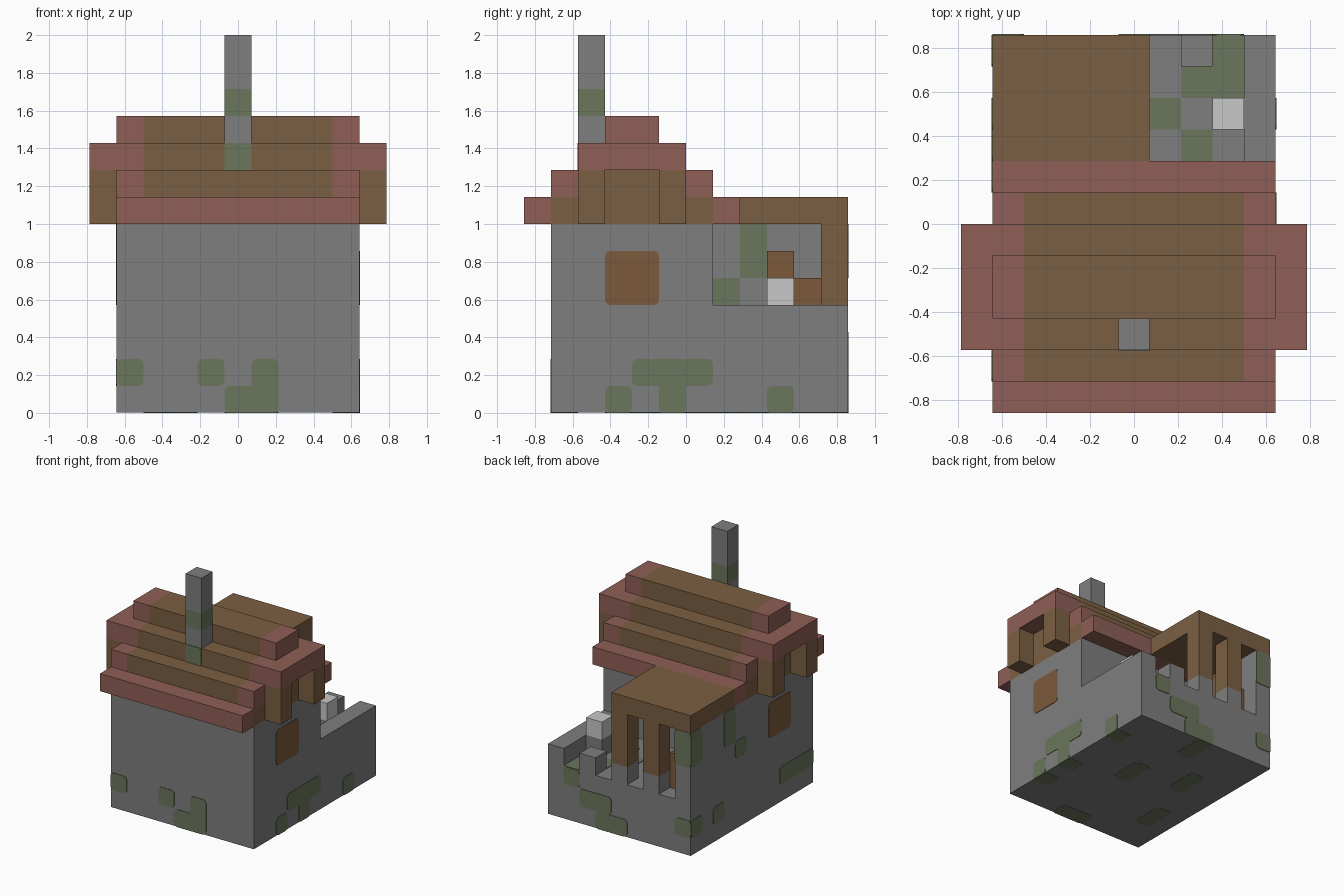
import bpy, bmesh
from mathutils import Vector

cube = bpy.data.objects.get("Cube")
if cube:
    bpy.data.objects.remove(cube, do_unlink=True)

U = 2 / 14          # one block
THIN = 0.03         # painted plate thickness, in blocks


def material(name, *rgb):
    lin = [((c / 255 + 0.055) / 1.055) ** 2.4 for c in rgb] + [1]
    m = bpy.data.materials.new(name)
    m.use_nodes = True
    m.diffuse_color = lin
    bsdf = next(n for n in m.node_tree.nodes if n.type == 'BSDF_PRINCIPLED')
    bsdf.inputs["Base Color"].default_value = lin
    return m


STONE = material("grey_stone", 126, 126, 126)
MOSS = material("mossy_green", 107, 118, 92)
WOOD = material("brown_wood", 123, 95, 67)
TILE = material("red_tile", 143, 95, 86)
SHUTTER = material("warm_wood", 124, 91, 60)
PALE = material("pale_stone", 200, 200, 200)


def box(name, mat, x, y, z, round_axis=None):
    """Box from ranges in blocks, optionally with corners rounded around one axis."""
    lo, hi = Vector((x[0], y[0], z[0])), Vector((x[1], y[1], z[1]))
    bm = bmesh.new()
    bmesh.ops.create_cube(bm, size=1)
    for v in bm.verts:
        v.co = (Vector(v.co[i] * (hi[i] - lo[i]) for i in range(3)) + (lo + hi) / 2) * U
    if round_axis is not None:
        edges = [e for e in bm.edges
                 if all(abs(e.verts[0].co[i] - e.verts[1].co[i]) < 1e-6
                        for i in range(3) if i != round_axis)]
        bmesh.ops.bevel(bm, geom=edges, offset=0.2 * U, segments=3, profile=0.5,
                        affect='EDGES')
    me = bpy.data.meshes.new(name)
    bm.to_mesh(me)
    bm.free()
    me.materials.append(mat)
    ob = bpy.data.objects.new(name, me)
    bpy.context.collection.objects.link(ob)
    return ob


def plates(name, mat, axis, pos, rects, rounded=True):
    """Thin painted plates on the plane axis = pos; each rect is u0, u1, v0, v1."""
    for u0, u1, v0, v1 in rects:
        spans = [(u0, u1), (v0, v1)]
        spans.insert(axis, (pos - THIN, pos + THIN))
        box(name, mat, *spans, round_axis=axis if rounded else None)


# Stone body and house walls
box("house_walls", STONE, (-4.5, 4.5), (-5, 1), (0, 7))
box("terrace_base", STONE, (-4.5, 4.5), (1, 6), (0, 3))

# Terrace parapet, merlons and sheltered side wall
box("side_parapet", STONE, (3.5, 4.5), (1, 6), (3, 4))
box("shelter_wall", STONE, (-4.5, -3.5), (1, 6), (3, 7))
for x in (2, 0, -2):
    box("merlon", STONE, (x - .5, x + .5), (5, 6), (3, 4))

# Wooden shelter with posts and steps
box("shelter_roof", WOOD, (-4.5, .5), (2, 6), (7, 8))
for x in (0, -2):
    box("shelter_post", WOOD, (x - .5, x + .5), (5, 6), (4, 7))
box("lower_step", SHUTTER, (-3.5, -2.5), (4, 5), (3, 5))
box("upper_step", SHUTTER, (-3.5, -2.5), (3, 4), (3, 6))

# Pedestal with pale block
box("pedestal", STONE, (2.5, 3.5), (3, 4), (3, 4))
box("pale_block", PALE, (2.5, 3.5), (3, 4), (4, 5))

# Stepped roof
box("roof_core_low", WOOD, (-4.5, 4.5), (-5, 1), (7, 8))
box("front_eave", TILE, (-4.5, 4.5), (-6, -5), (7, 8))
box("back_eave", TILE, (-4.5, 4.5), (1, 2), (7, 8))
box("roof_core_mid", WOOD, (-3.5, 3.5), (-5, 1), (8, 9))
box("roof_core_high", WOOD, (-3.5, 3.5), (-4, 0), (9, 10))
box("roof_ridge", WOOD, (-3.5, 3.5), (-3, -1), (10, 11))
for s in (-1, 1):
    def side(a, b):
        return tuple(sorted((s * a, s * b)))
    box("gable_panel", WOOD, side(3.5, 4.5), (-4, 0), (8, 9))
    box("gable_tile_front", TILE, side(3.5, 4.5), (-5, -4), (8, 9))
    box("gable_tile_back", TILE, side(3.5, 4.5), (0, 1), (8, 9))
    box("gable_cap", TILE, side(3.5, 5.5), (-4, 0), (9, 10))
    box("ridge_end", TILE, side(3.5, 4.5), (-3, -1), (10, 11))
    for y in (-4, -1):
        box("gable_post", WOOD, side(4.5, 5.5), (y, y + 1), (7, 9))
    # Shuttered window on each side wall
    plates("window", SHUTTER, 0, s * 4.5, [(-3, -1, 4, 6)])

# Chimney with a mossy band
for z0, z1, mat in ((10, 11, STONE), (11, 12, MOSS), (12, 14, STONE)):
    box("chimney", mat, (-.5, .5), (-4, -3), (z0, z1))
plates("chimney_foot", MOSS, 1, -4, [(-.5, .5, 9, 10)], False)

# Moss patches on the walls
plates("front_moss", MOSS, 1, -5, [(-4.5, -3.5, 1, 2), (-1.5, -.5, 1, 2),
                                   (.5, 1.5, 0, 2), (-.5, 1.5, 0, 1)])
plates("left_moss", MOSS, 0, 4.5, [(-2, 1, 1, 2), (-3, -2, 0, 1),
                                   (-1, 0, 0, 2), (3, 4, 0, 1)])
plates("back_moss", MOSS, 1, 6, [(.5, 2.5, 1, 2), (-.5, 1.5, 0, 1), (2.5, 3.5, 2, 3),
                                 (-4.5, -3.5, 1, 2), (-4.5, -3.5, 5, 7)])
plates("right_moss", MOSS, 0, -4.5, [(5, 6, 1, 2), (5, 6, 5, 7), (2, 3, 5, 7),
                                     (1, 2, 4, 5), (3, 4, 1, 2), (-5, -2, 1, 2)])
plates("inner_moss", MOSS, 0, -3.5, [(2, 3, 5, 7), (1, 2, 4, 5)], False)

# Moss on the terrace floor and underside
plates("floor_moss", MOSS, 2, 3, [(.5, 1.5, 3, 4), (1.5, 3.5, 4, 5),
                                  (2.5, 3.5, 5, 6), (1.5, 2.5, 2, 3)], False)
plates("underside_moss", MOSS, 2, 0.03, [(-.5, 1.5, -5, -4), (3.5, 4.5, -3, -2),
                                      (3.5, 4.5, -1, 0), (3.5, 4.5, 3, 4),
                                      (-.5, .5, 4, 6), (-2.5, -1.5, 1, 3),
                                      (.5, 1.5, 0, 2), (-3.5, -2.5, -3, -1)])
# Lift the base slightly clear of the underside patches
for ob in bpy.data.objects:
    if ob.name.startswith(("house_walls", "terrace_base")):
        for v in ob.data.vertices:
            if v.co.z < 0.001:
                v.co.z = 0.002
